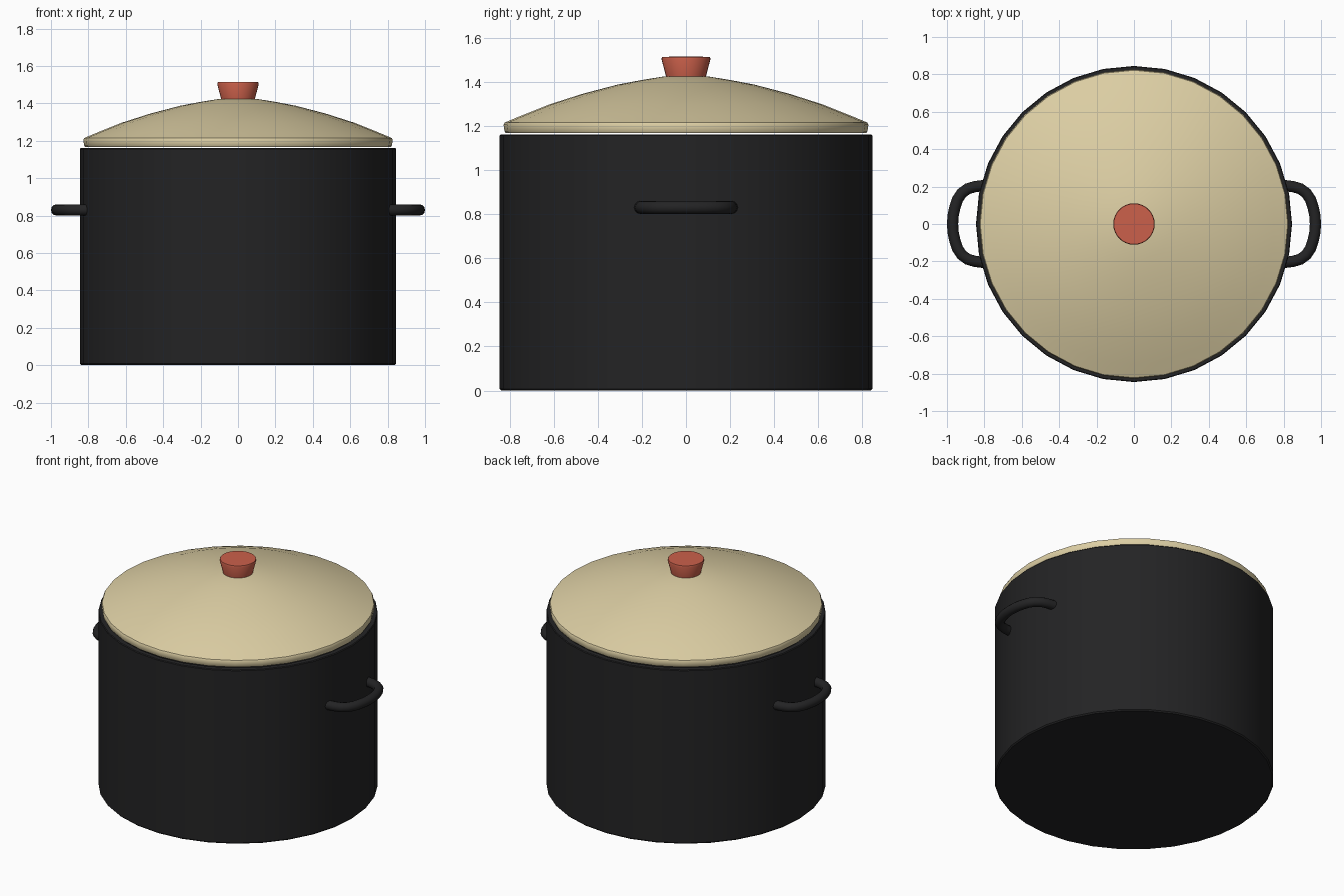
import bpy, bmesh, math
from mathutils import Vector

if "Cube" in bpy.data.objects:
    bpy.data.objects.remove(bpy.data.objects["Cube"])


def material(name, rgb):
    m = bpy.data.materials.new(name)
    m.diffuse_color = (*rgb, 1)
    m.use_nodes = True
    m.node_tree.nodes["Principled BSDF"].inputs["Base Color"].default_value = m.diffuse_color
    return m


BLACK = material("black enamel", (0.017, 0.017, 0.018))
CREAM = material("cream enamel", (0.72, 0.62, 0.37))
RED = material("coral red", (0.60, 0.118, 0.070))


def finish(bm, name, mat, angle=35):
    bmesh.ops.recalc_face_normals(bm, faces=bm.faces)
    me = bpy.data.meshes.new(name)
    bm.to_mesh(me)
    bm.free()
    me.materials.append(mat)
    ob = bpy.data.objects.new(name, me)
    bpy.context.collection.objects.link(ob)
    bpy.ops.object.select_all(action='DESELECT')
    ob.select_set(True)
    bpy.context.view_layer.objects.active = ob
    bpy.ops.object.shade_smooth_by_angle(angle=math.radians(angle))
    return ob


def lathe(name, profile, mat, n=32):
    """Spin (radius, z) points round z; radius 0 makes a pole."""
    bm = bmesh.new()
    rings = []
    for r, z in profile:
        if r == 0:
            rings.append([bm.verts.new((0, 0, z))] * n)
        else:
            rings.append([bm.verts.new((r * math.cos(2 * math.pi * i / n),
                                        r * math.sin(2 * math.pi * i / n), z)) for i in range(n)])
    for a, b in zip(rings, rings[1:]):
        for i in range(n):
            j = (i + 1) % n
            bm.faces.new(list(dict.fromkeys((a[i], a[j], b[j], b[i]))))
    return finish(bm, name, mat)


def tube(name, path, radius, mat, n=12):
    """Round tube along a path lying in a horizontal plane."""
    bm = bmesh.new()
    pts = [Vector(p) for p in path]
    rings = []
    for k, p in enumerate(pts):
        t = (pts[min(k + 1, len(pts) - 1)] - pts[max(k - 1, 0)]).normalized()
        side = t.cross(Vector((0, 0, 1)))
        rings.append([bm.verts.new(p + radius * (math.cos(2 * math.pi * i / n) * side
                                                 + math.sin(2 * math.pi * i / n) * Vector((0, 0, 1))))
                      for i in range(n)])
    for a, b in zip(rings, rings[1:]):
        for i in range(n):
            j = (i + 1) % n
            bm.faces.new((a[i], a[j], b[j], b[i]))
    bm.faces.new(rings[0])
    bm.faces.new(rings[-1])
    return finish(bm, name, mat, 50)


# Hollow pot with a softened base edge and rim
lathe("pot_body", [(0, 0), (0.838, 0), (0.845, 0.008), (0.845, 1.156), (0.841, 1.161),
                   (0.81, 1.161), (0.805, 1.156), (0.805, 0.04), (0, 0.04)], BLACK)

# Domed lid with a rolled lip and thin underside
dome = [(0.827, 1.205), (0.822, 1.215), (0.75, 1.245), (0.62, 1.297), (0.47, 1.345),
        (0.31, 1.387), (0.20, 1.408), (0.10, 1.424), (0, 1.428)]
lathe("lid", [(0, 1.40), (0.31, 1.36), (0.62, 1.27), (0.79, 1.195), (0.79, 1.168),
              (0.818, 1.168), (0.823, 1.175)] + dome, CREAM)

# Flared knob
lathe("lid_knob", [(0, 1.41), (0.09, 1.41), (0.092, 1.43), (0.111, 1.503),
                   (0.108, 1.513), (0, 1.514)], RED)

# Two bowed side handles
half = [(0.78, 0.208), (0.85, 0.200), (0.89, 0.188), (0.921, 0.165), (0.944, 0.130),
        (0.958, 0.088), (0.967, 0.045)]
arc = half + [(0.970, 0)] + [(x, -y) for x, y in reversed(half)]
for side, label in ((1, "right"), (-1, "left")):
    tube(label + "_handle", [(side * x, y, 0.83) for x, y in arc], 0.03, BLACK)
